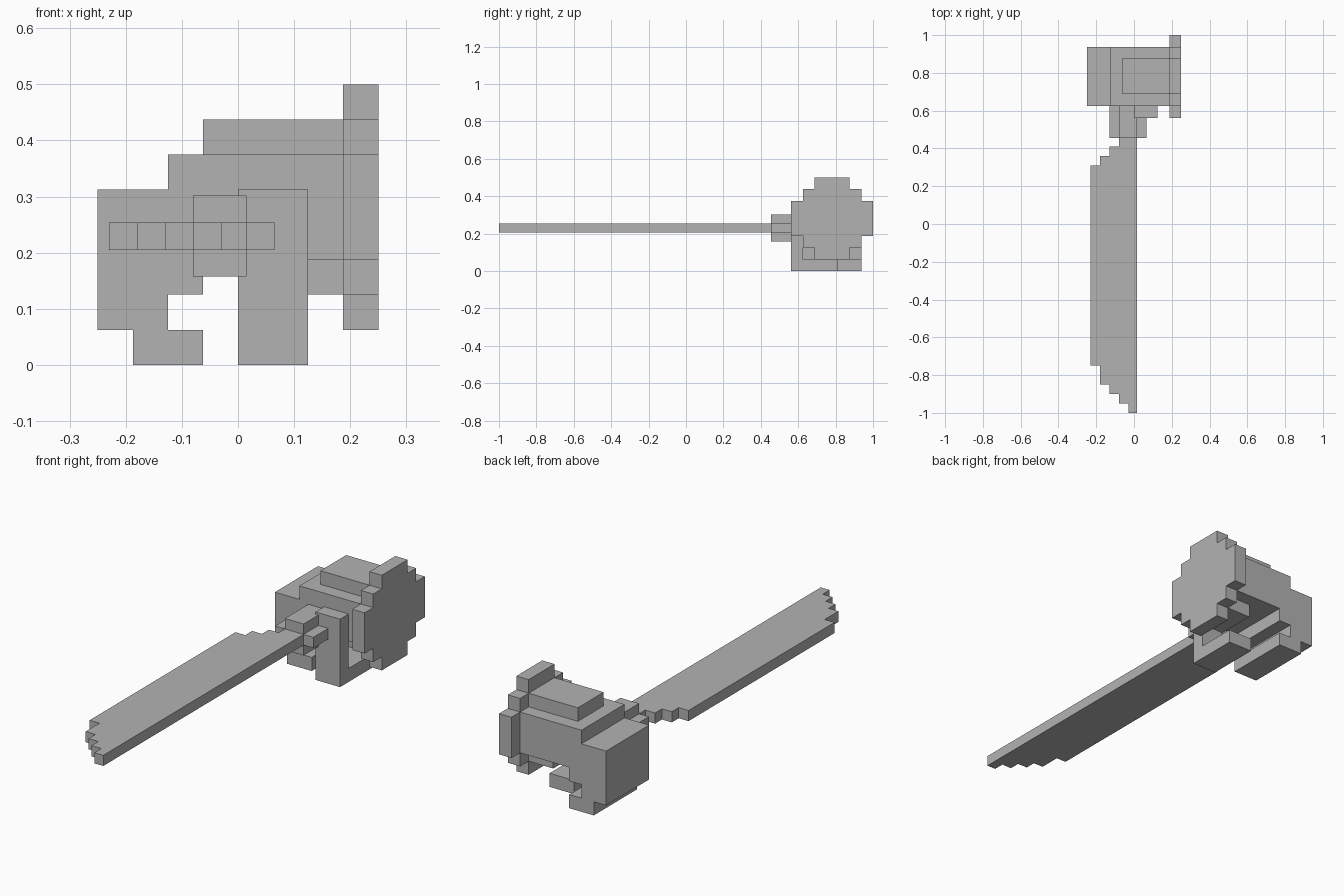
import bpy, bmesh
from mathutils import Vector

if "Cube" in bpy.data.objects:
    bpy.data.objects.remove(bpy.data.objects["Cube"])

grey = bpy.data.materials.new("plain_grey")
grey.diffuse_color = (0.45, 0.45, 0.45, 1)
grey.use_nodes = True
grey.node_tree.nodes["Principled BSDF"].inputs["Base Color"].default_value = grey.diffuse_color


def prism(name, profile, axis, lo, hi):
    """Extrude a closed 2D profile along axis (0=x, 1=y, 2=z) from lo to hi."""
    bm = bmesh.new()
    verts = []
    for p in profile:
        co = list(p)
        co.insert(axis, lo)
        verts.append(bm.verts.new(co))
    face = bm.faces.new(verts)
    new = bmesh.ops.extrude_face_region(bm, geom=[face])["geom"]
    move = Vector((0, 0, 0))
    move[axis] = hi - lo
    bmesh.ops.translate(bm, vec=move,
                        verts=[v for v in new if isinstance(v, bmesh.types.BMVert)])
    bmesh.ops.recalc_face_normals(bm, faces=bm.faces)
    mesh = bpy.data.meshes.new(name)
    bm.to_mesh(mesh)
    bm.free()
    mesh.materials.append(grey)
    obj = bpy.data.objects.new(name, mesh)
    bpy.context.collection.objects.link(obj)
    return obj


def rect(a0, a1, b0, b1):
    return [(a0, b0), (a1, b0), (a1, b1), (a0, b1)]


U = 1 / 16  # hand grid unit

# Curled hand: palm, fingers and fingertips as one stepped profile
palm = [(-4, 1), (-3, 1), (-3, 0), (-1, 0), (-1, 1), (-2, 1), (-2, 2), (-1, 2),
        (-1, 3), (3, 3), (3, 6), (-2, 6), (-2, 5), (-4, 5)]
prism("hand", [(x * U, z * U) for x, z in palm], 1, 10 * U, 15 * U)

# Raised back of the hand and heel of the palm
prism("hand_back", rect(-1 * U, 3 * U, 6 * U, 7 * U), 1, 11 * U, 14 * U)
prism("palm_heel", rect(1 * U, 3 * U, 2 * U, 3 * U), 1, 11 * U, 14 * U)

# Thumb wrapping under the hand
thumb = [(9, 0), (13, 0), (13, 1), (10, 1), (10, 5), (9, 5)]
prism("thumb", [(y * U, z * U) for y, z in thumb], 0, 0, 2 * U)

# Round stepped cuff: half widths and heights, mirrored about its centre
left = [(11, 1), (11, 2), (10, 2), (10, 3), (9, 3), (9, 6), (10, 6), (10, 7), (11, 7), (11, 8)]
right = [(25 - y, z) for y, z in reversed(left)]
right = [(y, z) for y, z in right]
prism("cuff", [(y * U, z * U) for y, z in left + right], 0, 3 * U, 4 * U)

# Blade with stepped ends: one strip per column (x start, x end, y start, y end)
strips = [(-0.23, -0.18, -0.75, 0.31), (-0.18, -0.13, -0.85, 0.36),
          (-0.13, -0.08, -0.90, 0.41), (-0.08, -0.03, -0.95, 0.46),
          (-0.03, 0.015, -1.0, 0.46)]
outline = []
for x0, x1, y0, y1 in strips:
    outline += [(x0, y0), (x1, y0)]
for x0, x1, y0, y1 in reversed(strips):
    if x0 == -0.03:
        outline.append((x1, y1))
    elif x0 == -0.08:
        outline.append((x0, y1))
    else:
        outline += [(x1, y1), (x0, y1)]
prism("blade", outline, 2, 0.205, 0.254)

# Cross-shaped guard between blade and hand
gx = (-0.13, -0.08, 0.015, 0.065)
gz = (0.157, 0.205, 0.254, 0.302)
guard = [(gx[1], gz[0]), (gx[2], gz[0]), (gx[2], gz[1]), (gx[3], gz[1]),
         (gx[3], gz[2]), (gx[2], gz[2]), (gx[2], gz[3]), (gx[1], gz[3]),
         (gx[1], gz[2]), (gx[0], gz[2]), (gx[0], gz[1]), (gx[1], gz[1])]
prism("guard", guard, 1, 0.455, 0.63)
